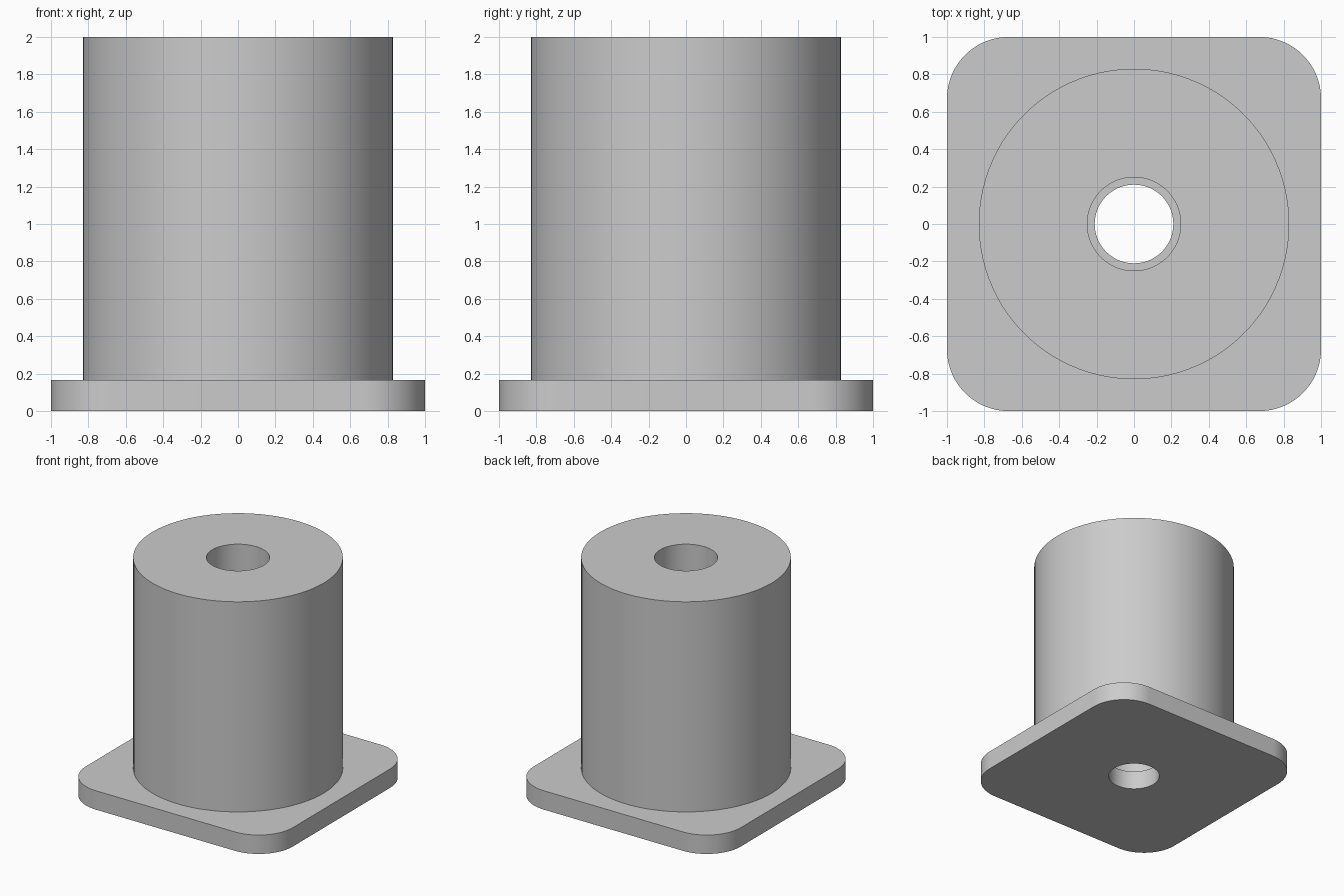
import bpy
import bmesh
from math import cos, sin, radians

cube = bpy.data.objects.get("Cube")
if cube:
    bpy.data.objects.remove(cube, do_unlink=True)

STEPS = 24                     # points per quarter turn
PLATE_TOP, HEIGHT = 0.165, 2.0
BODY_R, BORE_R, HOLE_R = 0.83, 0.25, 0.21
HALF, CORNER_R = 1.0, 0.33


def circle(radius, z):
    angles = [radians(90 * (i + 0.5) / STEPS) for i in range(4 * STEPS)]
    return [(radius * cos(a), radius * sin(a), z) for a in angles]


def rounded_square(z):
    points = []
    inset = HALF - CORNER_R
    for sx, sy, start in ((1, 1, 0), (-1, 1, 90), (-1, -1, 180), (1, -1, 270)):
        for j in range(STEPS):
            a = radians(start + 90 * j / (STEPS - 1))
            points.append((sx * inset + CORNER_R * cos(a),
                           sy * inset + CORNER_R * sin(a), z))
    return points


# Rings from the plate's underside, over the body and down the stepped bore
rings = [
    rounded_square(0), rounded_square(PLATE_TOP),
    circle(BODY_R, PLATE_TOP), circle(BODY_R, HEIGHT),
    circle(BORE_R, HEIGHT), circle(BORE_R, PLATE_TOP),
    circle(HOLE_R, PLATE_TOP), circle(HOLE_R, 0),
]

bm = bmesh.new()
loops = [[bm.verts.new(p) for p in ring] for ring in rings]
for lower, upper in zip(loops, loops[1:] + loops[:1]):
    for i in range(len(lower)):
        k = (i + 1) % len(lower)
        bm.faces.new((lower[i], lower[k], upper[k], upper[i]))
bmesh.ops.recalc_face_normals(bm, faces=bm.faces)

mesh = bpy.data.meshes.new("flanged_sleeve")
bm.to_mesh(mesh)
bm.free()
sleeve = bpy.data.objects.new("flanged_sleeve", mesh)
bpy.context.collection.objects.link(sleeve)

# Plain grey finish
grey = bpy.data.materials.new("plain_grey")
grey.use_nodes = True
colour = (0.6, 0.6, 0.6, 1)
grey.diffuse_color = colour
grey.node_tree.nodes["Principled BSDF"].inputs["Base Color"].default_value = colour
mesh.materials.append(grey)

# Smooth round walls with crisp rims
bpy.ops.object.select_all(action="DESELECT")
sleeve.select_set(True)
bpy.context.view_layer.objects.active = sleeve
bpy.ops.object.shade_smooth_by_angle(angle=radians(30))
